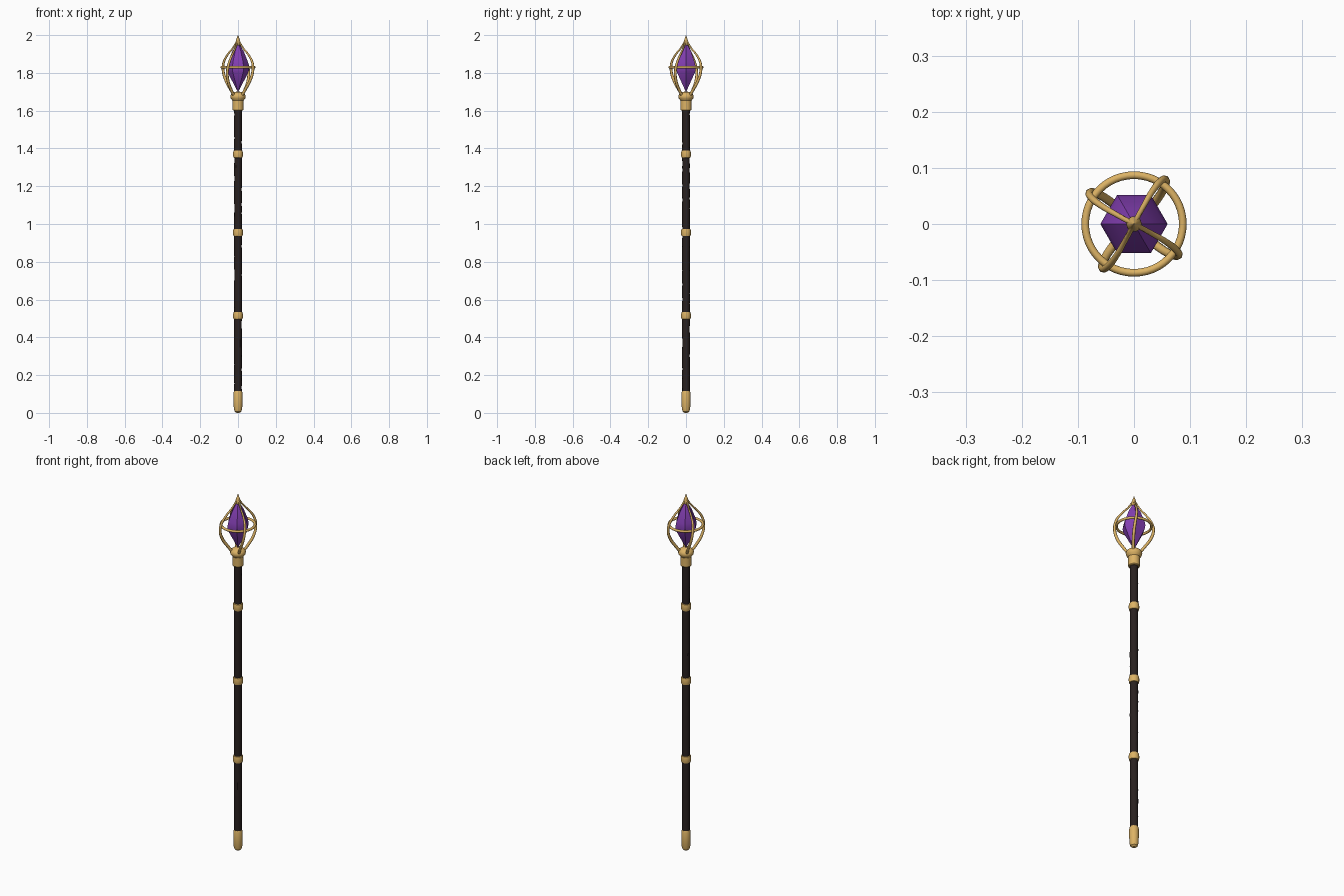
import bpy, math, random

if "Cube" in bpy.data.objects:
    bpy.data.objects.remove(bpy.data.objects["Cube"])
random.seed(4)

def mat(name, rgb):
    m = bpy.data.materials.new(name)
    m.diffuse_color = (*rgb, 1)
    m.use_nodes = True
    m.node_tree.nodes["Principled BSDF"].inputs["Base Color"].default_value = m.diffuse_color
    return m

GOLD = mat("gold", (0.72, 0.45, 0.13))
WOOD = mat("dark_wood", (0.022, 0.015, 0.014))
GEM = mat("violet_gem", (0.23, 0.05, 0.45))

def lathe(name, profile, sides, m, angle=30, jitter=0):
    """Closed solid of revolution from (radius, z) points."""
    verts, faces = [], []
    for r, z in profile:
        for i in range(sides):
            a = math.tau * i / sides
            k = r * (1 + random.uniform(-jitter, jitter))
            verts.append((k * math.cos(a), k * math.sin(a), z))
    for j in range(len(profile) - 1):
        for i in range(sides):
            n = (i + 1) % sides
            faces.append((j*sides + i, j*sides + n, (j+1)*sides + n, (j+1)*sides + i))
    faces.append(tuple(reversed(range(sides))))
    faces.append(tuple(range((len(profile) - 1) * sides, len(profile) * sides)))
    return add(name, verts, faces, m, angle)

def add(name, verts, faces, m, angle):
    me = bpy.data.meshes.new(name)
    me.from_pydata(verts, [], faces)
    me.materials.append(m)
    o = bpy.data.objects.new(name, me)
    bpy.context.collection.objects.link(o)
    smooth(o, angle)
    return o

def smooth(o, angle):
    bpy.ops.object.select_all(action='DESELECT')
    o.select_set(True)
    bpy.context.view_layer.objects.active = o
    bpy.ops.object.shade_smooth_by_angle(angle=math.radians(angle))

# shaft with a slightly uneven carved surface
lathe("shaft", [(0.0205, 0.03 + 1.6 * i / 64) for i in range(65)], 12, WOOD, 40, 0.05)

# foot cap
lathe("foot_cap", [(0.008, 0), (0.018, 0.008), (0.022, 0.022), (0.024, 0.06),
                   (0.024, 0.105), (0.021, 0.115)], 16, GOLD)

# bands round the shaft
for i, z in enumerate((0.515, 0.955, 1.37)):
    lathe(f"band_{i + 1}", [(0.019, z - 0.02), (0.024, z - 0.018), (0.026, z - 0.008),
                            (0.026, z + 0.008), (0.024, z + 0.018), (0.019, z + 0.02)],
          20, GOLD, 40)

# collar and flared socket under the crystal
lathe("collar", [(0.026, 1.6), (0.029, 1.604), (0.029, 1.655), (0.026, 1.66)], 20, GOLD)
lathe("socket", [(0.028, 1.652), (0.038, 1.664), (0.041, 1.676), (0.036, 1.688),
                 (0.022, 1.698), (0.006, 1.701)], 20, GOLD, 45)

# six-sided crystal
lathe("crystal", [(0.001, 1.7), (0.03, 1.755), (0.056, 1.805), (0.06, 1.825),
                  (0.054, 1.855), (0.032, 1.91), (0.001, 1.965)], 6, GEM, 30)

# ring round the crystal
bpy.ops.mesh.primitive_torus_add(major_segments=48, minor_segments=10, major_radius=0.087,
                                 minor_radius=0.0068, location=(0, 0, 1.83))
ring = bpy.context.object
ring.name = "cage_ring"
ring.data.materials.append(GOLD)
smooth(ring, 60)

# four gently twisted, tapering prongs: radius, height, angle, thickness
PATH = [(0.026, 1.675, 44, 1.0), (0.052, 1.71, 46, 1.0), (0.082, 1.757, 50, 1.0),
        (0.096, 1.805, 54, 0.95), (0.091, 1.85, 58, 0.85), (0.064, 1.895, 61, 0.7),
        (0.032, 1.93, 62, 0.6), (0.013, 1.958, 63, 0.6), (0.005, 1.975, 63, 0.5)]
for k in range(4):
    cu = bpy.data.curves.new("prong", 'CURVE')
    cu.dimensions = '3D'
    cu.bevel_depth = 0.0078
    cu.bevel_resolution = 2
    cu.use_fill_caps = True
    sp = cu.splines.new('BEZIER')
    sp.resolution_u = 5
    sp.bezier_points.add(len(PATH) - 1)
    for p, (r, z, deg, t) in zip(sp.bezier_points, PATH):
        a = math.radians(deg + 90 * k)
        p.co = (r * math.cos(a), r * math.sin(a), z)
        p.radius = t
        p.handle_left_type = p.handle_right_type = 'AUTO'
    prong = bpy.data.objects.new(f"cage_prong_{k + 1}", cu)
    bpy.context.collection.objects.link(prong)
    cu.materials.append(GOLD)
    bpy.ops.object.select_all(action='DESELECT')
    prong.select_set(True)
    bpy.context.view_layer.objects.active = prong
    bpy.ops.object.convert(target='MESH')
    smooth(bpy.context.object, 60)

# pointed finial
lathe("finial", [(0.008, 1.942), (0.014, 1.952), (0.0135, 1.962), (0.008, 1.98),
                 (0.001, 2.0)], 10, GOLD, 40)
